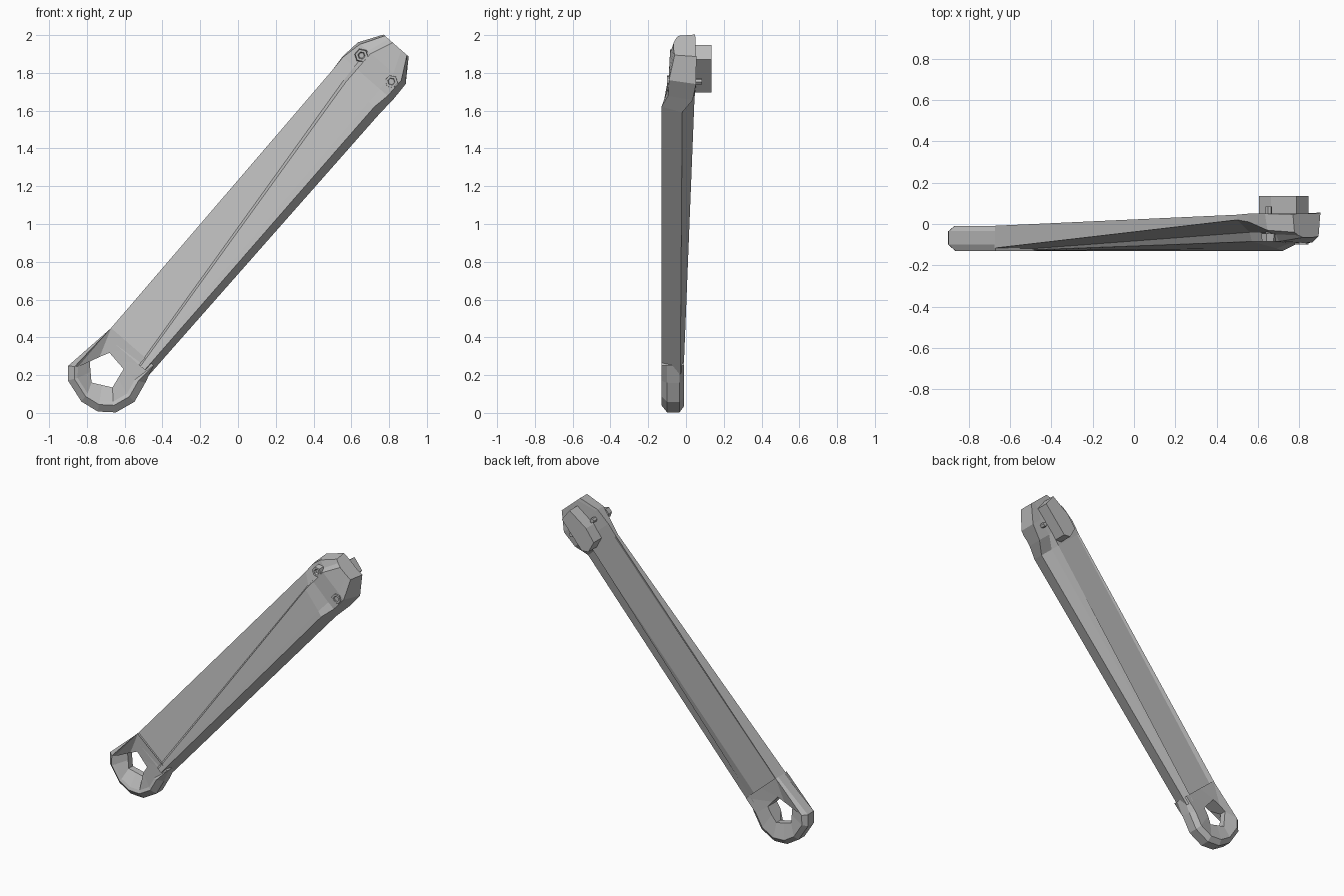
import bpy, bmesh, math
from mathutils import Vector

if "Cube" in bpy.data.objects:
    bpy.data.objects.remove(bpy.data.objects["Cube"])

grey = bpy.data.materials.new("plain_grey")
grey.use_nodes = True
grey.diffuse_color = (0.5, 0.5, 0.5, 1)
grey.node_tree.nodes["Principled BSDF"].inputs["Base Color"].default_value = (0.5, 0.5, 0.5, 1)

# Arm frame: s runs up the arm, t runs across it to the lower right
ORIGIN = Vector((-0.69, 0, 0.2))
ALONG = Vector((0.657, 0, 0.753))
ACROSS = Vector((0.753, 0, -0.657))


def place(s, t, y):
    return ORIGIN + ALONG * s + ACROSS * t + Vector((0, y, 0))


def loft(name, loops, closed=False):
    """Skin a row of equal loops of (s, t, y) points; cap or join the ends."""
    bm = bmesh.new()
    rows = [[bm.verts.new(place(*p)) for p in loop] for loop in loops]
    n = len(rows[0])
    pairs = list(zip(rows, rows[1:]))
    if closed:
        pairs.append((rows[-1], rows[0]))
    else:
        bm.faces.new(rows[0])
        bm.faces.new(rows[-1])
    for a, b in pairs:
        for i in range(n):
            j = (i + 1) % n
            bm.faces.new((a[i], a[j], b[j], b[i]))
    bmesh.ops.recalc_face_normals(bm, faces=bm.faces)
    mesh = bpy.data.meshes.new(name)
    bm.to_mesh(mesh)
    bm.free()
    mesh.materials.append(grey)
    ob = bpy.data.objects.new(name, mesh)
    bpy.context.collection.objects.link(ob)
    return ob


def section(s, *points):
    return [(s, t, y) for t, y in points]


# Arm: left back rim, back floor, right rim and side, front ridge, front step, left front
arm_top = section(2.0, (-.165, .045), (-.15, .045), (.06, .045), (.09, .005), (.175, -.02),
                  (.13, -.13), (.09, -.118), (-.07, -.085), (-.085, -.04), (-.165, .02))
loft("arm", [
    section(0.15, (-.15, -.01), (-.125, -.03), (.09, -.035), (.115, -.012), (.165, -.03),
            (.13, -.13), (.11, -.13), (.10, -.126), (.09, -.122), (-.15, -.12)),
    arm_top,
])

# Head: continues the arm and closes to a blunt tip
loft("head", [
    arm_top,
    section(2.09, (-.172, .05), (-.15, .05), (.06, .053), (.09, .05), (.18, .035),
            (.145, -.095), (.09, -.095), (-.07, -.085), (-.09, -.042), (-.168, .01)),
    section(2.2, (-.16, .05), (-.14, .05), (.06, .053), (.09, .053), (.176, .053),
            (.145, -.09), (.09, -.09), (-.07, -.085), (-.09, -.05), (-.145, -.03)),
    section(2.32, (-.085, .047), (-.06, .05), (.02, .05), (.05, .05), (.092, .055),
            (.08, -.06), (.04, -.065), (-.02, -.065), (-.05, -.055), (-.075, -.04)),
])

# Eye: rounded lower end with a five-sided hole, running flush into the arm
CENTRE = (0.01, -0.025)
OUTLINE = [(-.10, -.19), (-.16, -.14), (-.197, -.013), (-.18, .087), (-.12, .163),
           (-.013, .2), (.10, .177), (.2, .15), (.2, 0), (.2, -.15)]


def rim(scale, y):
    points = []
    for s, t in OUTLINE:
        k = 1 if s == .2 else scale
        points.append((CENTRE[0] + (s - CENTRE[0]) * k, CENTRE[1] + (t - CENTRE[1]) * k, y))
    return points


def hole(radius, upper_y, lower_y):
    points = []
    for i in range(10):
        a = math.radians(-100 - 36 * i)
        r = radius * (math.cos(math.pi / 5) if i % 2 else 1)
        s = CENTRE[0] + r * math.cos(a)
        points.append((s, CENTRE[1] + r * math.sin(a), upper_y if s > .02 else lower_y))
    return points


loft("eye", [
    hole(.097, -.02, -.03), rim(.85, -.01), rim(1, -.035), rim(1, -.10),
    rim(.83, -.13), rim(.74, -.122), hole(.097, -.119, -.075),
], closed=True)

# Mounting block on the back of the head
BLOCK = [(2.01, .02), (2.04, .06), (2.27, .06), (2.29, -.035), (2.14, -.07), (2.04, -.06)]
loft("mounting_block", [[(s, t, y) for s, t in BLOCK] for y in (.03, .135)])


# Screws beside the block, with six-sided heads and recessed sockets
def hexagon(s, t, r, y):
    return [(s + r * math.cos(math.tau * i / 6), t + r * math.sin(math.tau * i / 6), y) for i in range(6)]


for side, t, front in (("left", -.10, -.085), ("right", .11, -.10)):
    s = 2.16
    loft("screw_" + side, [
        hexagon(s, t, .016, .085), hexagon(s, t, .016, front + .04), hexagon(s, t, .038, front + .04),
        hexagon(s, t, .034, front), hexagon(s, t, .02, front), hexagon(s, t, .015, front + .015),
    ])
